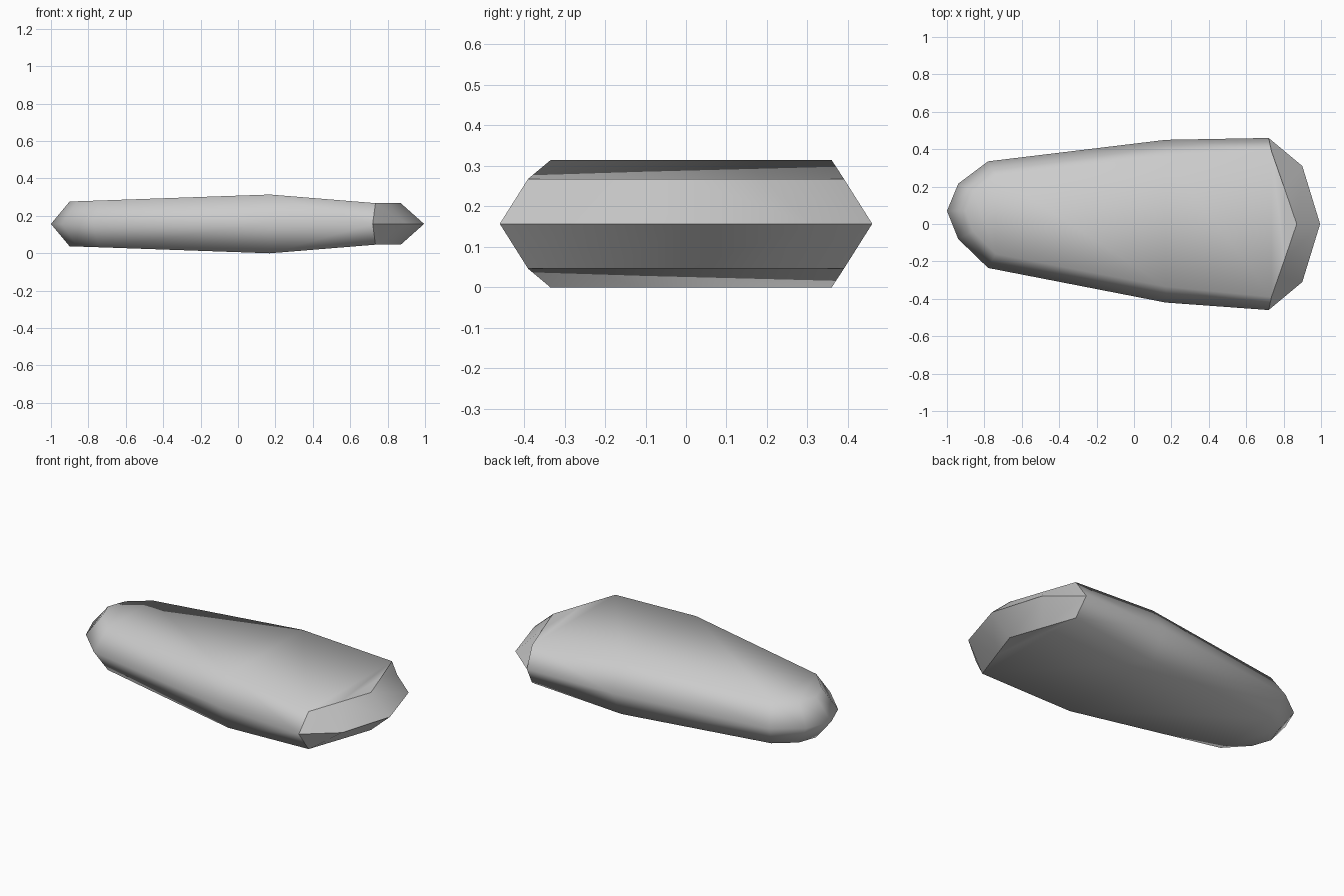
import bpy, bmesh

cube = bpy.data.objects.get("Cube")
if cube:
    bpy.data.objects.remove(cube)

MID = 0.157  # height of the widest outline

# Stations from narrow tip to broad end:
# (x, back y, front y) on the rim, then (x, back y, front y, height over rim) on the face
TIP = ((-1.0, 0.07), (-0.90, 0.07, 0.12))
NOSE = ((0.995, 0.0), (0.87, 0.0, 0.111))
STATIONS = [
    ((-0.94, 0.215, -0.08), (-0.86, 0.175, -0.04, 0.121)),
    ((-0.78, 0.335, -0.235), (-0.74, 0.26, -0.16, 0.125)),
    ((0.17, 0.45, -0.42), (0.17, 0.36, -0.335, 0.157)),
    ((0.72, 0.46, -0.46), (0.735, 0.39, -0.39, 0.111)),
    ((0.90, 0.31, -0.31), (0.805, 0.19, -0.19, 0.111)),
]
END = 3  # station where the bevelled broad end starts

bm = bmesh.new()


def ring(tip, backs, nose, fronts):
    return [tip] + backs + [nose] + fronts[::-1]


# Rim shared by the upper and lower halves
rim = ring(bm.verts.new((*TIP[0], MID)),
           [bm.verts.new((r[0], r[1], MID)) for r, _ in STATIONS],
           bm.verts.new((*NOSE[0], MID)),
           [bm.verts.new((r[0], r[2], MID)) for r, _ in STATIONS])
n = len(rim)
end_faces = set()

for side in (1, -1):
    def point(x, y, h):
        return bm.verts.new((x, y, MID + side * h))

    tip, nose = point(*TIP[1]), point(*NOSE[1])
    backs = [point(f[0], f[1], f[3]) for _, f in STATIONS]
    fronts = [point(f[0], f[2], f[3]) for _, f in STATIONS]
    edge = ring(tip, backs, nose, fronts)

    # Sloping sides and bevelled end
    for i in range(n):
        j = (i + 1) % n
        face = bm.faces.new((rim[i], rim[j], edge[j], edge[i]))
        if END < i < n - END - 1:
            end_faces.add(face)

    # Broad face, spanned station by station
    bm.faces.new((tip, backs[0], fronts[0]))
    for k in range(len(backs) - 1):
        bm.faces.new((backs[k], backs[k + 1], fronts[k + 1], fronts[k]))
    bm.faces.new((backs[-1], nose, fronts[-1]))

bmesh.ops.recalc_face_normals(bm, faces=bm.faces[:])

# Smooth body with crisp edges around the bevelled end
for f in bm.faces:
    f.smooth = True
for e in bm.edges:
    touching = [f for f in e.link_faces if f in end_faces]
    on_rim = all(abs(v.co.z - MID) < 0.001 for v in e.verts)
    if len(touching) == 1 or (len(touching) == 2 and on_rim):
        e.smooth = False

mesh = bpy.data.meshes.new("stone_blade")
bm.to_mesh(mesh)
bm.free()
blade = bpy.data.objects.new("stone_blade", mesh)
bpy.context.collection.objects.link(blade)

# Single grey colour
grey = bpy.data.materials.new("stone_grey")
grey.use_nodes = True
colour = (0.6, 0.6, 0.6, 1.0)
grey.diffuse_color = colour
grey.node_tree.nodes["Principled BSDF"].inputs["Base Color"].default_value = colour
mesh.materials.append(grey)
